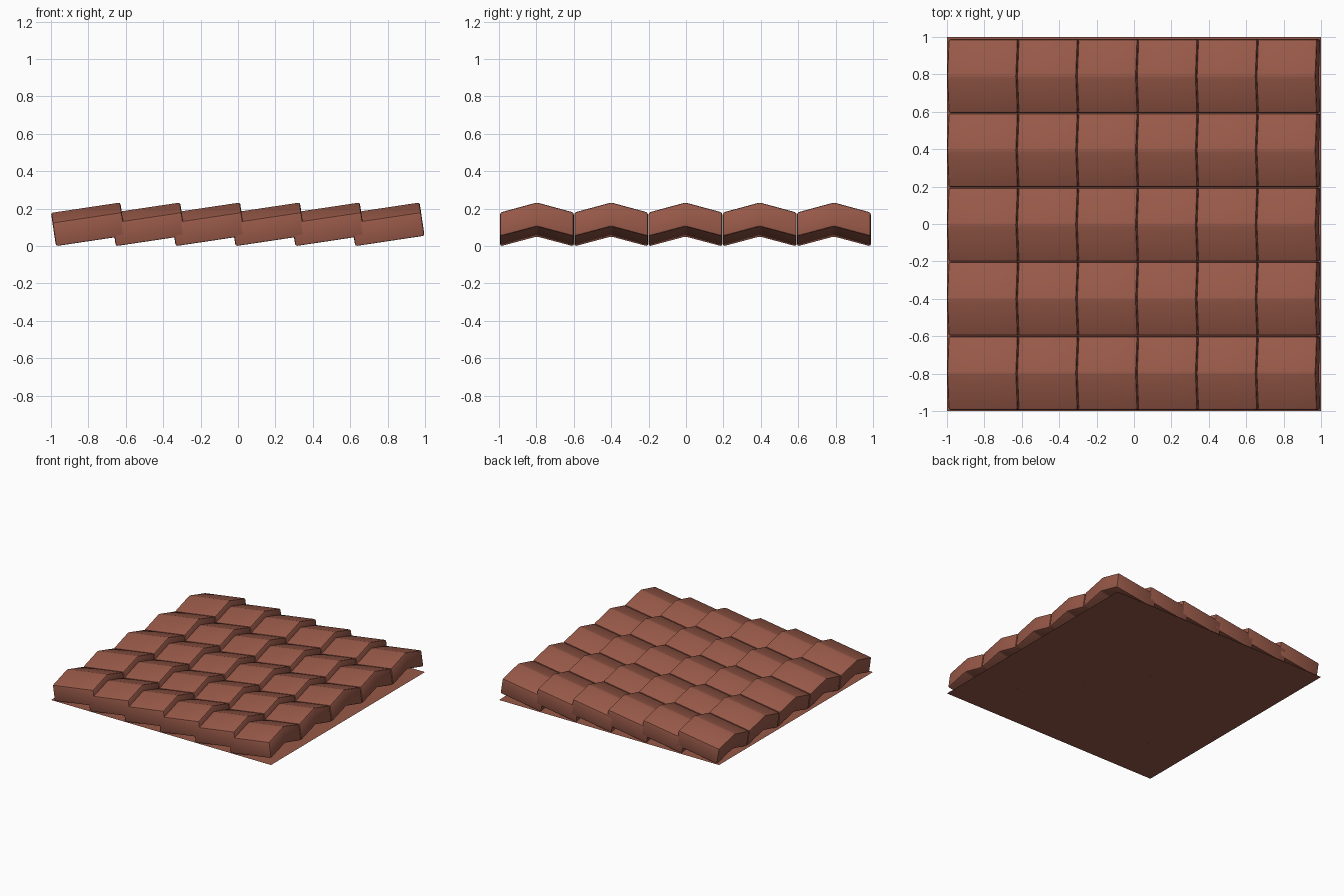
import bpy, math

if "Cube" in bpy.data.objects:
    bpy.data.objects.remove(bpy.data.objects["Cube"])

# Terracotta colour shared by tiles and backing sheet
clay = bpy.data.materials.new("terracotta")
clay.diffuse_color = (0.31, 0.099, 0.065, 1)
clay.use_nodes = True
clay.node_tree.nodes["Principled BSDF"].inputs["Base Color"].default_value = clay.diffuse_color

COLS, ROWS = 6, 5
PITCH_X, PITCH_Y = 0.32, 0.397
LENGTH, HALF_W = 0.375, 0.197
TILT = math.radians(8.5)

# Chevron cross-section (y, z) of one tile
profile = [(-HALF_W, 0), (0, 0.053), (HALF_W, 0),
           (HALF_W, 0.13), (0, 0.184), (-HALF_W, 0.13)]


def make_tile_mesh():
    """Chevron bar running along x, starting at its lower left edge."""
    n = len(profile)
    verts = [(x, y, z) for x in (0, LENGTH) for y, z in profile]
    faces = [(i, i + n, (i + 1) % n + n, (i + 1) % n) for i in range(n)]
    # end caps split down the ridge line
    faces += [(0, 1, 4, 5), (1, 2, 3, 4)]
    faces += [(n + 5, n + 4, n + 1, n), (n + 4, n + 3, n + 2, n + 1)]
    mesh = bpy.data.meshes.new("roof_tile")
    mesh.from_pydata(verts, [], [tuple(reversed(f)) for f in faces[:n]] + [tuple(reversed(f)) for f in faces[n:]])
    mesh.materials.append(clay)
    import bmesh
    bm = bmesh.new()
    bm.from_mesh(mesh)
    bmesh.ops.recalc_face_normals(bm, faces=bm.faces)
    # soften every real edge, ridge included
    edges = [e for e in bm.edges if e.calc_face_angle(0) > math.radians(20)]
    bmesh.ops.bevel(bm, geom=edges, offset=0.011, segments=2, profile=0.5,
                    affect='EDGES', clamp_overlap=True)
    bm.to_mesh(mesh)
    bm.free()
    return mesh


# Overlapping tilted tiles
tile_mesh = make_tile_mesh()
for c in range(COLS):
    for r in range(ROWS):
        tile = bpy.data.objects.new(f"roof_tile_{c}_{r}", tile_mesh)
        bpy.context.collection.objects.link(tile)
        tile.location = (-0.973 + c * PITCH_X,
                         (r - (ROWS - 1) / 2) * PITCH_Y - 0.003, -0.003)
        tile.rotation_euler = (0, -TILT, 0)
        tile.select_set(True)
        bpy.context.view_layer.objects.active = tile
bpy.ops.object.shade_smooth_by_angle(angle=math.radians(30))

# Flat backing sheet under the tiles
bpy.ops.mesh.primitive_plane_add(size=2, location=(0, 0, 0.003))
sheet = bpy.context.object
sheet.name = "backing_sheet"
sheet.data.materials.append(clay)
